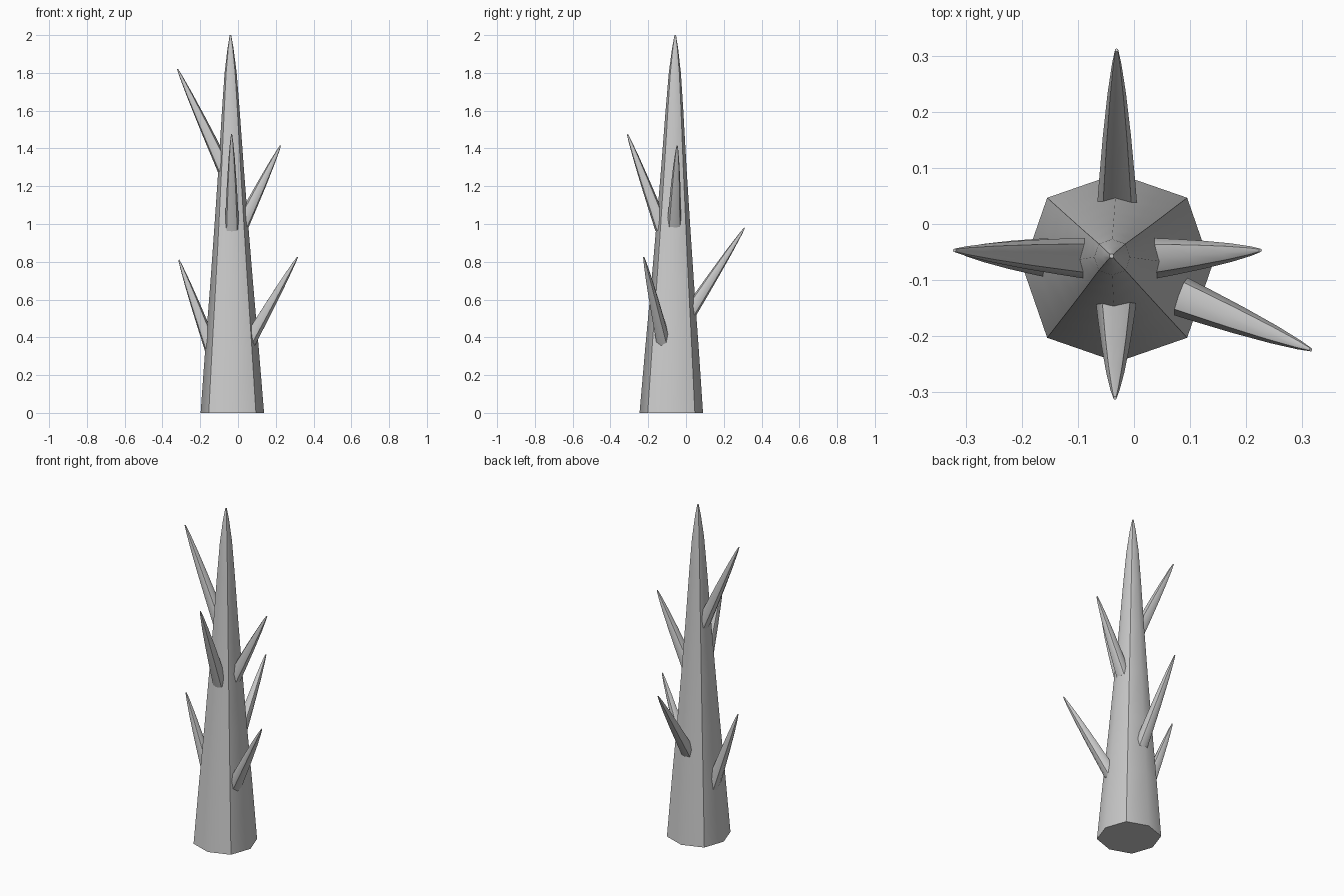
import bpy, bmesh, math
from mathutils import Vector

if "Cube" in bpy.data.objects:
    bpy.data.objects.remove(bpy.data.objects["Cube"])

SIDES = 8


def make_spike(name, rings, direction):
    """Loft capped octagons along rings of (centre, radius)."""
    rot = direction.to_track_quat('Z', 'Y')
    bm = bmesh.new()
    loops = []
    for centre, r in rings:
        loop = []
        for i in range(SIDES):
            a = 2 * math.pi * i / SIDES
            # diagonal corners stick out a little more
            rr = r * (1.05 if i % 2 else 1.0)
            loop.append(bm.verts.new(Vector(centre) + rot @ Vector((rr * math.cos(a), rr * math.sin(a), 0))))
        loops.append(loop)
    for lo, hi in zip(loops, loops[1:]):
        for i in range(SIDES):
            j = (i + 1) % SIDES
            bm.faces.new((lo[i], lo[j], hi[j], hi[i]))
    bm.faces.new(loops[0][::-1])
    bm.faces.new(loops[-1])
    me = bpy.data.meshes.new(name)
    bm.to_mesh(me)
    bm.free()
    ob = bpy.data.objects.new(name, me)
    bpy.context.collection.objects.link(ob)
    bpy.ops.object.select_all(action='DESELECT')
    ob.select_set(True)
    bpy.context.view_layer.objects.active = ob
    bpy.ops.object.shade_smooth_by_angle(angle=math.radians(45))
    return ob


# Trunk: tapering, slightly leaning
trunk = [(0, 0.168), (0.35, 0.141), (0.7, 0.112), (1.0, 0.089), (1.3, 0.067),
         (1.6, 0.047), (1.8, 0.032), (1.93, 0.016), (2.0, 0.004)]
make_spike("trunk", [((-0.03 - 0.005 * z, -0.078 + 0.0105 * z, z), r) for z, r in trunk],
           Vector((0, 0, 1)))

# Branches: point where each leaves the trunk, and its tip
branches = {
    "branch_front": ((-0.032, -0.150, 1.04), (-0.034, -0.31, 1.475)),
    "branch_back": ((-0.030, 0.042, 0.565), (-0.031, 0.31, 0.98)),
    "branch_left_low": ((-0.155, -0.060, 0.38), (-0.313, -0.048, 0.81)),
    "branch_left_high": ((-0.100, -0.060, 1.35), (-0.320, -0.047, 1.82)),
    "branch_right_high": ((0.052, -0.060, 1.06), (0.225, -0.047, 1.415)),
    "branch_right_low": ((0.090, -0.132, 0.43), (0.315, -0.224, 0.825)),
}
taper = [(0, 1.0), (0.25, 0.84), (0.5, 0.66), (0.75, 0.43), (0.92, 0.22), (1, 0.08)]
for name, (root, tip) in branches.items():
    root, tip = Vector(root), Vector(tip)
    d = (tip - root).normalized()
    start = root - d * 0.07
    make_spike(name, [(start.lerp(tip, t), 0.038 * r) for t, r in taper], d)
